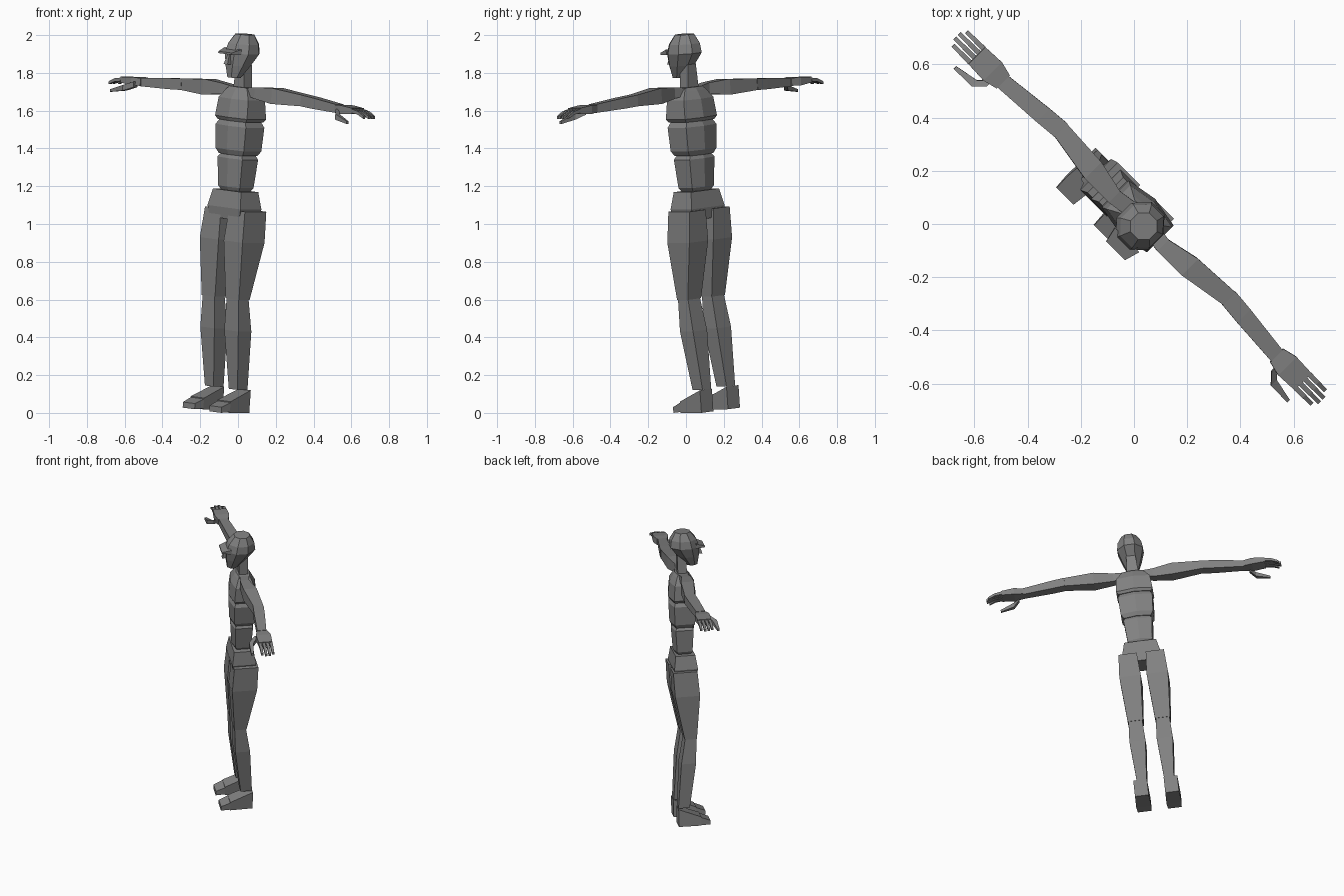
import bpy, bmesh, math
from mathutils import Matrix, Vector

if "Cube" in bpy.data.objects:
    bpy.data.objects.remove(bpy.data.objects["Cube"])

grey = bpy.data.materials.new("matte_grey")
grey.use_nodes = True
shade = (.22, .22, .22, 1)
grey.diffuse_color = shade
grey.node_tree.nodes["Principled BSDF"].inputs["Base Color"].default_value = shade

# The figure leans sideways a little and is turned to face a corner
lean = Matrix.Rotation(math.radians(5.5), 4, 'Y')
turn = Matrix.Rotation(math.radians(-45), 4, 'Z')
POSE = turn @ Matrix.Translation((-.16, 0, .014)) @ lean

# Cross-section outlines, as fractions of half the width and half the depth
BOX = [(-1, -1), (1, -1), (1, 1), (-1, 1)]
RIDGED = [(-1, -1), (0, -1.3), (1, -1), (1, 1), (0, 1.3), (-1, 1)]


def polygon(sides):
    """Regular outline whose flat sides touch the unit square."""
    reach = 1 / math.cos(math.pi / sides)
    angles = [math.tau * (i + .5) / sides for i in range(sides)]
    return [(reach * math.cos(a), reach * math.sin(a)) for a in angles]


def block(name, start, end, near, far, bulge=1, at=.5, lip=0,
          bend=(0, 0, 0), outline=BOX, side=1):
    """Faceted block from start to end, swelling by bulge at a fraction of its
    length, with optional narrowed lips at both ends and a bend between them."""
    start, end, bend = Vector(start), Vector(end), Vector(bend)
    near, far = Vector(near), Vector(far)
    span = end - start
    axis = max(range(3), key=lambda i: abs(span[i]))
    across = [i for i in range(3) if i != axis]
    stops = [(0, 1), (at, bulge), (1, 1)]
    if lip:
        stops = [(0, .85), (lip, 1), (at, bulge), (1 - lip, 1), (1, .85)]

    bm = bmesh.new()
    rings = []
    for t, scale in stops:
        centre = start.lerp(end, t) + bend * t * (1 - t) * 4
        size = near.lerp(far, t) * scale / 2
        ring = []
        for corner in outline:
            point = centre.copy()
            for i, fraction, half in zip(across, corner, size):
                point[i] += fraction * half
            point.x *= side
            ring.append(bm.verts.new(POSE @ point))
        rings.append(ring)
    for low, high in zip(rings, rings[1:]):
        for i in range(len(outline)):
            bm.faces.new((low[i - 1], low[i], high[i], high[i - 1]))
    bm.faces.new(rings[0])
    bm.faces.new(rings[-1])
    bmesh.ops.recalc_face_normals(bm, faces=bm.faces)

    mesh = bpy.data.meshes.new(name)
    bm.to_mesh(mesh)
    bm.free()
    mesh.materials.append(grey)
    bpy.context.collection.objects.link(bpy.data.objects.new(name, mesh))


def trunk(name, bottom, top, near, far, **shape):
    """Block standing on the spine."""
    spine = .03
    block(name, (0, spine, bottom), (0, spine, top), near, far, **shape)


# Torso blocks, stacked from the hips up
trunk("pelvis", 1.02, 1.17, (.22, .14), (.21, .13), bulge=1.15, at=.4)
trunk("abdomen", 1.17, 1.36, (.16, .1), (.19, .12), lip=.1, outline=RIDGED)
trunk("waist", 1.36, 1.54, (.21, .13), (.23, .14), lip=.15, outline=RIDGED)
trunk("chest", 1.54, 1.72, (.25, .15), (.15, .08),
      bulge=1.2, at=.65, lip=.1, outline=RIDGED)
trunk("neck", 1.7, 1.84, (.08, .06), (.06, .06))

# Head: jaw and cranium meet at the temples
temples = Vector((0, .01, 1.9))
skull = (.17, .19)
block("jaw", (0, -.04, 1.77), temples, (.07, .07), skull, bulge=1.05, outline=polygon(8))
block("cranium", temples, (0, .02, 2), skull, (.1, .1), bulge=1.15, outline=polygon(8))
block("brow", (0, -.12, 1.9), (0, -.06, 1.91), (.1, .01), (.13, .03))
block("nose", (0, -.09, 1.84), (0, -.08, 1.9), (.03, .04), (.01, .02))

# Joints of the left side; the right side mirrors them
hip = Vector((.09, .04, 1.07))
knee = Vector((.09, .01, .6))
ankle = Vector((.09, .06, .12))
heel = Vector((.1, .1, .06))
ball = Vector((.1, -.05, .03))
toe_tip = Vector((.1, -.11, .015))
collar = Vector((.06, .03, 1.7))
shoulder = Vector((.13, .02, 1.7))
elbow = Vector((.45, .055, 1.69))
wrist = Vector((.73, .03, 1.675))
knuckles = Vector((.87, .03, 1.675))

for side, word in ((1, "left"), (-1, "right")):
    def limb(part, start, end, near, far, **shape):
        block(f"{word}_{part}", start, end, near, far, side=side, **shape)

    # Leg and foot
    limb("thigh", hip, knee, (.12, .16), (.1, .08), bulge=1.25, at=.35)
    limb("shin", knee, ankle, (.09, .075), (.065, .075), bulge=1.3, at=.35)
    limb("foot", heel, ball, (.09, .12), (.1, .06))
    limb("toes", ball, toe_tip, (.1, .05), (.09, .03))

    # Arm
    limb("collar", collar, shoulder, (.06, .04), (.06, .06))
    limb("upper_arm", shoulder, elbow, (.06, .06), (.066, .06), bulge=1.4, at=.4)
    limb("forearm", elbow, wrist, (.07, .06), (.06, .045), bulge=1.05, at=.3)

    # Hand: four drooping fingers fan across the knuckles
    limb("palm", wrist, knuckles, (.07, .04), (.09, .03), bulge=1.25, at=.4)
    for i in range(4):
        root = knuckles + Vector((0, (i - 1.5) * .024, 0))
        reach = .11 - .015 * abs(i - 1.5)
        limb(f"finger_{i + 1}", root, root + Vector((reach, 0, -.025)),
             (.02, .02), (.015, .015), bend=(0, 0, .007))
    limb("thumb", wrist + Vector((.03, -.04, -.015)), knuckles + Vector((.02, -.09, -.06)),
         (.03, .03), (.014, .014), bulge=1.2, at=.3, bend=(0, -.03, -.01))
